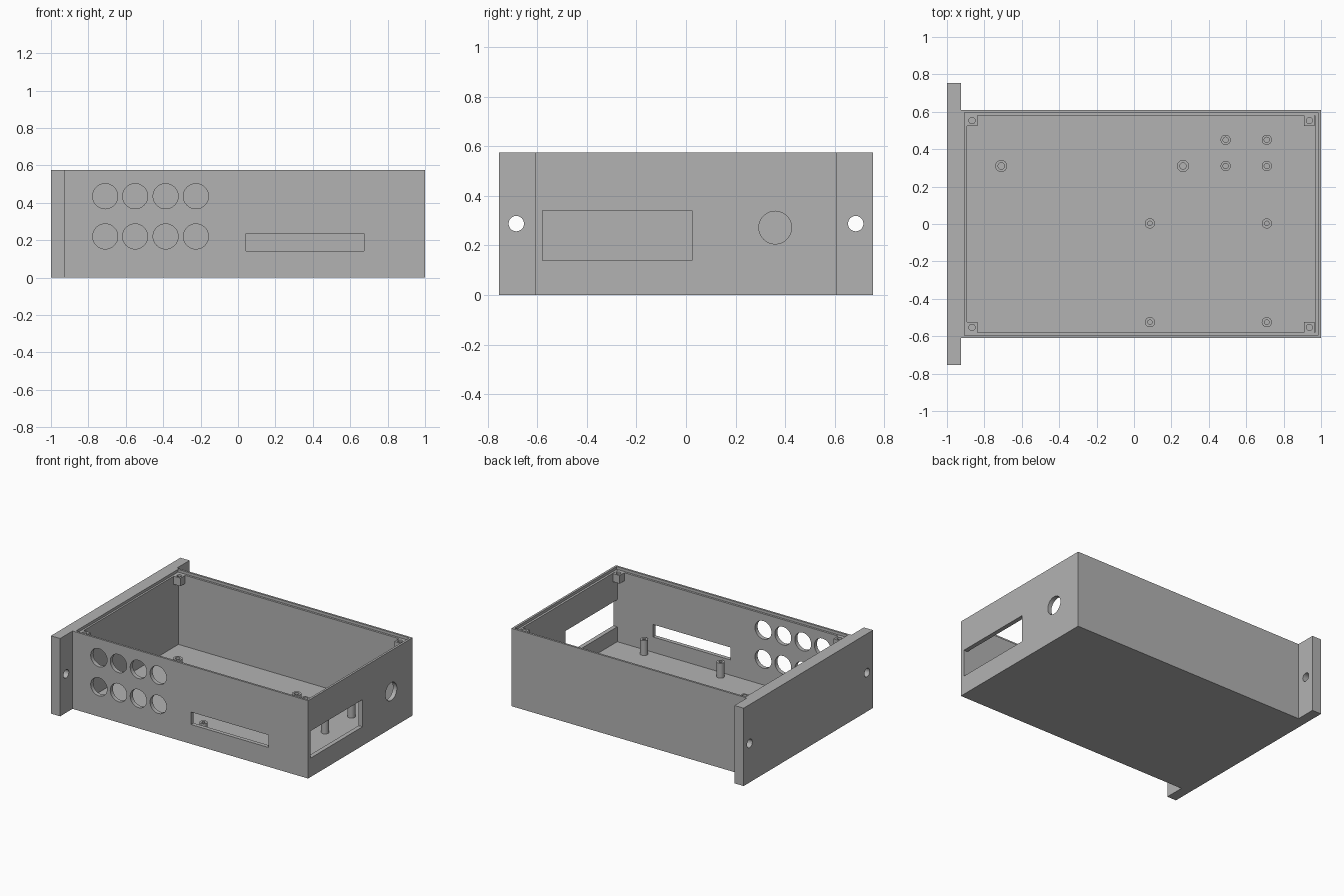
import bpy
from math import pi
from mathutils import Vector

cube = bpy.data.objects.get("Cube")
if cube:
    bpy.data.objects.remove(cube, do_unlink=True)

grey = bpy.data.materials.new("plain_grey")
grey.use_nodes = True
GREY = (0.45, 0.45, 0.45, 1)
grey.diffuse_color = GREY
grey.node_tree.nodes["Principled BSDF"].inputs["Base Color"].default_value = GREY

HEIGHT, FLOOR, LEDGE = 0.575, 0.03, 0.555
ROT = {"x": (0, pi / 2, 0), "y": (pi / 2, 0, 0), "z": (0, 0, 0)}


def box(name, low, high):
    """Box between two opposite corners."""
    low, high = Vector(low), Vector(high)
    bpy.ops.mesh.primitive_cube_add(size=1, location=(low + high) / 2)
    ob = bpy.context.object
    ob.name = name
    ob.scale = high - low
    bpy.ops.object.transform_apply(location=True, rotation=True, scale=True)
    return ob


def rod(name, centre, radius, length, axis="z"):
    """Round bar centred on a point, along one axis."""
    bpy.ops.mesh.primitive_cylinder_add(vertices=48, radius=radius, depth=length,
                                        location=centre, rotation=ROT[axis])
    ob = bpy.context.object
    ob.name = name
    bpy.ops.object.transform_apply(location=True, rotation=True, scale=True)
    return ob


def combine(target, tool, operation="DIFFERENCE"):
    """Apply a boolean and remove the tool."""
    mod = target.modifiers.new("cut", "BOOLEAN")
    mod.operation, mod.object, mod.solver = operation, tool, "EXACT"
    bpy.context.view_layer.objects.active = target
    bpy.ops.object.modifier_apply(modifier=mod.name)
    bpy.data.objects.remove(tool, do_unlink=True)


def finish(ob):
    ob.data.materials.clear()
    ob.data.materials.append(grey)
    bpy.ops.object.select_all(action="DESELECT")
    ob.select_set(True)
    bpy.context.view_layer.objects.active = ob
    bpy.ops.object.shade_smooth_by_angle(angle=0.5)


# Open enclosure with its wide mounting plate on one end
case = box("enclosure", (-0.96, -0.61, 0), (1, 0.61, HEIGHT))
combine(case, box("plate", (-1, -0.755, 0), (-0.925, 0.755, HEIGHT)), "UNION")
combine(case, box("cavity", (-0.893, -0.58, FLOOR), (0.968, 0.58, 1)))
combine(case, box("lid_rebate", (-0.907, -0.595, LEDGE), (0.984, 0.595, 1)))

# Front wall: two rows of round holes and a slot
for x in (-0.71, -0.55, -0.387, -0.225):
    for z in (0.22, 0.435):
        combine(case, rod("round_hole", (x, -0.6, z), 0.067, 0.2, "y"))
combine(case, box("slot", (0.043, -0.7, 0.143), (0.675, -0.5, 0.235)))

# End wall: window and round socket hole
combine(case, box("window", (0.9, -0.58, 0.14), (1.1, 0.025, 0.34)))
combine(case, rod("socket_hole", (1, 0.36, 0.272), 0.066, 0.2, "x"))

# Screw holes in the mounting plate ears
for side in (-1, 1):
    combine(case, rod("ear_hole", (-0.96, side * 0.685, 0.288), 0.031, 0.2, "x"))
finish(case)

# Corner blocks that take the lid screws
for x, x_name in ((-0.866, "end"), (0.938, "window")):
    for side, y_name in ((-1, "front"), (1, "back")):
        y = side * 0.553
        block = box(f"lid_block_{x_name}_{y_name}",
                    (x - 0.028, y - 0.028, 0.495), (x + 0.028, y + 0.028, LEDGE))
        combine(block, rod("screw_hole", (x, y, LEDGE), 0.017, 0.09))
        finish(block)


def standoff(name, x, y, top, radius, bore):
    post = rod(name, (x, y, (FLOOR + top) / 2 - 0.005), radius, top - FLOOR + 0.01)
    combine(post, rod("bore", (x, y, top), bore, (top - FLOOR) * 1.6))
    finish(post)


# Standoffs on the floor: main board, small board and two low wide ones
for x in (0.085, 0.71):
    for y in (-0.525, 0.003):
        standoff("main_board_standoff", x, y, 0.14, 0.027, 0.012)
for x in (0.49, 0.71):
    for y in (0.31, 0.45):
        standoff("small_board_standoff", x, y, 0.14, 0.027, 0.014)
for x in (-0.71, 0.262):
    standoff("wide_standoff", x, 0.31, 0.08, 0.032, 0.017)
